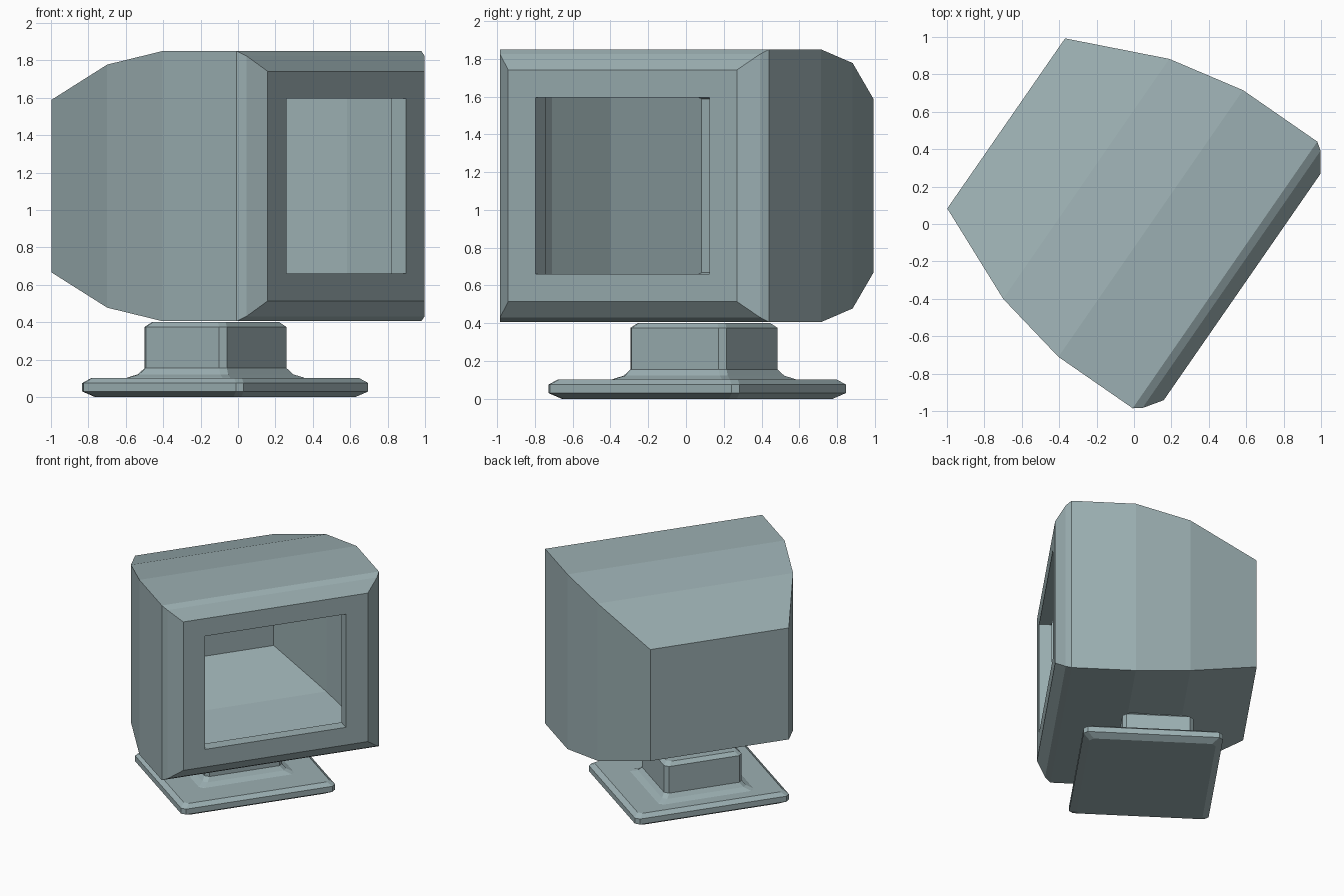
import bpy, bmesh, math

old = bpy.data.objects.get("Cube")
if old:
    bpy.data.objects.remove(old, do_unlink=True)

TURN = math.radians(55.3)  # the whole display is swivelled on its stand

plastic = bpy.data.materials.new("grey_blue_plastic")
plastic.use_nodes = True
colour = (0.33, 0.43, 0.445, 1)
plastic.diffuse_color = colour
plastic.node_tree.nodes["Principled BSDF"].inputs["Base Color"].default_value = colour


def loft(name, rings, cap_end):
    """Skin a list of equal-length point rings, closing the first one."""
    bm = bmesh.new()
    loops = [[bm.verts.new(p) for p in ring] for ring in rings]
    n = len(loops[0])
    for r0, r1 in zip(loops, loops[1:]):
        for j in range(n):
            k = (j + 1) % n
            bm.faces.new((r0[j], r0[k], r1[k], r1[j]))
    bm.faces.new(loops[0][::-1])
    if cap_end:
        bm.faces.new(loops[-1])
    mesh = bpy.data.meshes.new(name)
    bm.to_mesh(mesh)
    bm.free()
    mesh.materials.append(plastic)
    obj = bpy.data.objects.new(name, mesh)
    bpy.context.collection.objects.link(obj)
    obj.rotation_euler.z = TURN
    return obj


def section(depth, scale):
    """Upright rectangular cross-section of the casing."""
    w, h = 0.867 * scale, 0.722 * scale
    return [(0.053 + sx * w, depth, 1.128 + sz * h)
            for sx, sz in ((-1, -1), (1, -1), (1, 1), (-1, 1))]


def slab(centre, half_x, half_y, z, grow, cut=0.03):
    """Level rectangle with clipped corners."""
    a, b = half_x + grow, half_y + grow
    corners = [(-a, -b + cut), (-a + cut, -b), (a - cut, -b), (a, -b + cut),
               (a, b - cut), (a - cut, b), (-a + cut, b), (-a, b - cut)]
    return [(centre[0] + x, centre[1] + y, z) for x, y in corners]


# Casing: tapered back, bevelled front, open screen with a short inner rim
casing = [(0.868, 0.638), (0.347, 0.9), (-0.072, 1), (-0.555, 1),
          (-0.597, 0.965), (-0.667, 0.85), (-0.667, 0.648), (-0.571, 0.648)]
loft("monitor_casing", [section(d, s) for d, s in casing], False)

# Foot plate with rounded-off rim
foot = [(0, -0.05), (0.03, 0), (0.075, 0), (0.102, -0.035)]
loft("foot_plate", [slab((0.01, 0.09), 0.615, 0.525, z, g) for z, g in foot], True)

# Neck flaring out where it meets the foot plate
neck = [(0.095, 0.08), (0.105, 0.065), (0.122, 0.025), (0.155, 0), (0.375, 0), (0.402, -0.03)]
loft("neck", [slab((0.01, 0.153), 0.31, 0.268, z, g) for z, g in neck], True)
